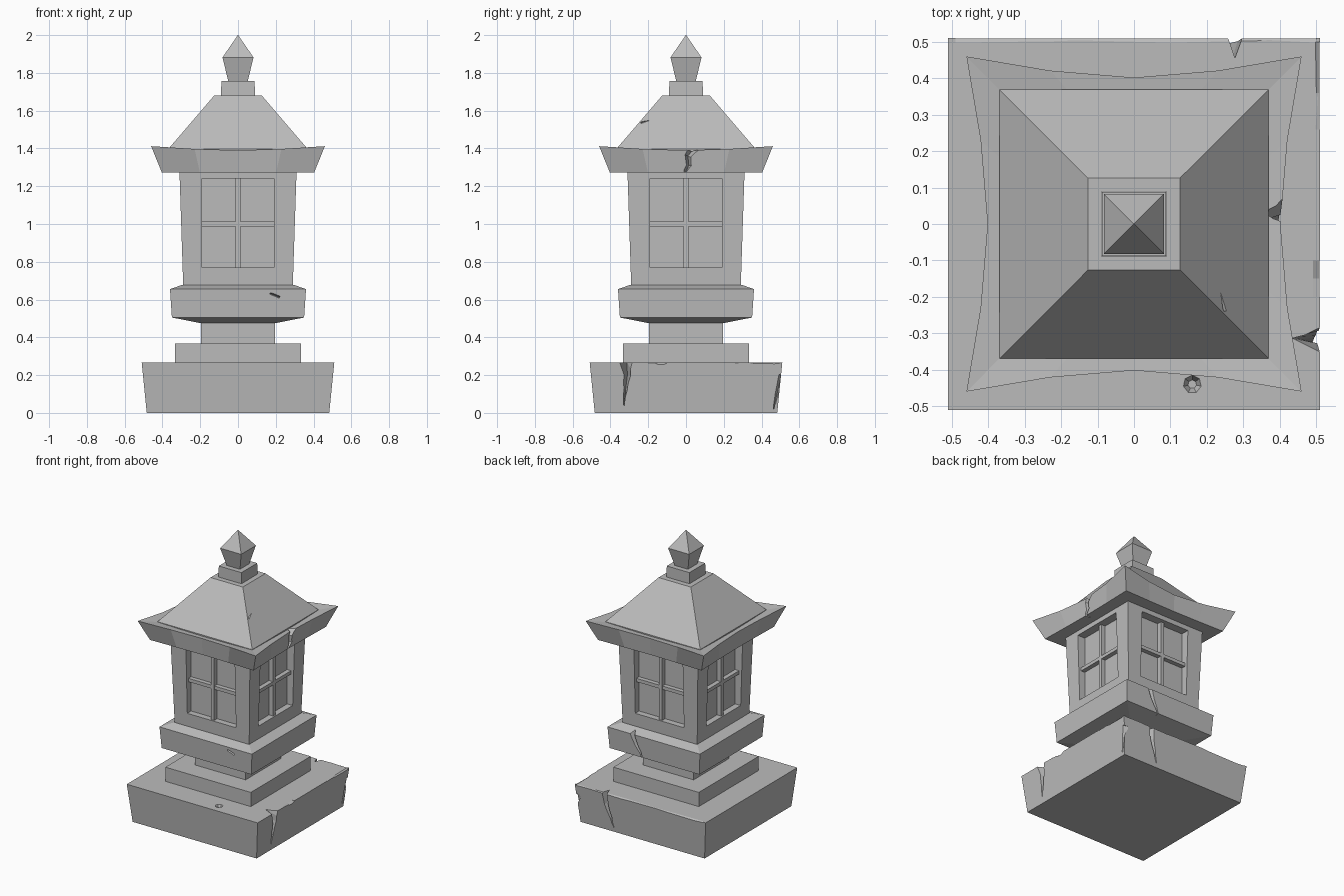
import bpy, bmesh, math
from mathutils import Vector, Matrix

cube = bpy.data.objects.get("Cube")
if cube:
    bpy.data.objects.remove(cube, do_unlink=True)

stone = bpy.data.materials.new("grey_stone")
stone.use_nodes = True
GREY = (0.5, 0.5, 0.5, 1)
stone.diffuse_color = GREY
stone.node_tree.nodes["Principled BSDF"].inputs["Base Color"].default_value = GREY


def make(name, bm):
    bmesh.ops.recalc_face_normals(bm, faces=bm.faces[:])
    mesh = bpy.data.meshes.new(name)
    bm.to_mesh(mesh)
    bm.free()
    mesh.materials.append(stone)
    obj = bpy.data.objects.new(name, mesh)
    bpy.context.collection.objects.link(obj)
    return obj


def loft(name, rings):
    """Join closed rings of points with faces and cap both ends."""
    bm = bmesh.new()
    loops = [[bm.verts.new(p) for p in ring] for ring in rings]
    n = len(loops[0])
    for a, b in zip(loops, loops[1:]):
        for i in range(n):
            j = (i + 1) % n
            bm.faces.new((a[i], a[j], b[j], b[i]))
    bm.faces.new(loops[0][::-1])
    bm.faces.new(loops[-1])
    return make(name, bm)


def square(half, z):
    return [(-half, -half, z), (half, -half, z), (half, half, z), (-half, half, z)]


def tier(name, *profile):
    return loft(name, [square(h, z) for h, z in profile])


def turn(side):
    # sides: 0 front, 1 left (+x), 2 back, 3 right (-x)
    return Matrix.Rotation(side * math.pi / 2, 4, 'Z')


def box(name, size, centre, side):
    bm = bmesh.new()
    bmesh.ops.create_cube(bm, size=1)
    bmesh.ops.transform(bm, verts=bm.verts[:], matrix=turn(side) @
                        Matrix.Translation(centre) @ Matrix.Diagonal((*size, 1)))
    return make(name, bm)


def cut(target, cutter):
    mod = target.modifiers.new("cut", 'BOOLEAN')
    mod.operation = 'DIFFERENCE'
    mod.solver = 'EXACT'
    mod.object = cutter
    bpy.context.view_layer.update()
    deps = bpy.context.evaluated_depsgraph_get()
    mesh = bpy.data.meshes.new_from_object(target.evaluated_get(deps))
    target.modifiers.clear()
    target.data = mesh
    bpy.data.objects.remove(cutter, do_unlink=True)


def crack(target, side, dist, depth, path):
    """Carve a V groove along (across, height, half width) points on one side."""
    rings = []
    for i, (u, z, w) in enumerate(path):
        a, b = path[max(i - 1, 0)], path[min(i + 1, len(path) - 1)]
        across = Vector((b[1] - a[1], a[0] - b[0])).normalized() * w * (1 + 0.04 / depth)
        pts = [(u - across.x, -dist - 0.04, z - across.y),
               (u + across.x, -dist - 0.04, z + across.y), (u, depth - dist, z)]
        rings.append([turn(side) @ Vector(p) for p in pts])
    cut(target, loft("crack_cutter", rings))


# Stacked pedestal
base = tier("base_slab", (0.483, 0), (0.51, 0.268))
tier("base_step", (0.333, 0.26), (0.333, 0.368))
tier("neck", (0.197, 0.36), (0.197, 0.49))
platform = tier("platform", (0.197, 0.475), (0.35, 0.505), (0.36, 0.655), (0.295, 0.678))

# Lamp house with recessed windows and crossed bars
house = tier("lamp_house", (0.29, 0.67), (0.31, 1.28))
for s in range(4):
    cut(house, box("window_cutter", (0.38, 0.2, 0.47), (0, -0.35, 1.005), s))
for s in range(4):
    box("window_post", (0.024, 0.035, 0.474), (0, -0.265, 1.005), s)
    box("window_rail", (0.384, 0.032, 0.024), (0, -0.265, 1.0), s)


# Eaves with sides that sweep up and out to the corners
def eave_ring(corner, middle, z_corner, z_middle):
    ring = []
    for s in range(4):
        for t in (-1, -0.5, 0, 0.5):
            k = abs(t) ** 1.6
            p = Vector((t * corner, -(middle + (corner - middle) * k),
                        z_middle + (z_corner - z_middle) * k))
            ring.append(turn(s) @ p)
    return ring


eaves = loft("eaves", [eave_ring(0.403, 0.395, 1.272, 1.272),
                       eave_ring(0.46, 0.402, 1.412, 1.39),
                       eave_ring(0.37, 0.37, 1.395, 1.388)])
roof = tier("roof", (0.369, 1.385), (0.369, 1.397), (0.126, 1.68))
tier("roof_cap", (0.09, 1.67), (0.088, 1.757))
tier("finial", (0.05, 1.75), (0.082, 1.882), (0.001, 2.0))

# Weathering: cracks in the slab, platform, eaves and roof
crack(base, 1, 0.505, 0.07, [(-0.315, 0.3, 0.035), (-0.31, 0.2, 0.018),
                             (-0.32, 0.12, 0.01), (-0.328, 0.04, 0.002)])
crack(base, 1, 0.5, 0.03, [(0.505, 0.2, 0.012), (0.47, 0.05, 0.008), (0.465, 0.02, 0.002)])
crack(base, 2, 0.505, 0.05, [(-0.28, 0.3, 0.018), (-0.27, 0.19, 0.016),
                             (-0.24, 0.1, 0.01), (-0.22, 0.03, 0.002)])
crack(platform, 2, 0.357, 0.04, [(-0.17, 0.67, 0.016), (-0.14, 0.59, 0.012),
                                 (-0.11, 0.54, 0.008), (-0.09, 0.5, 0.002)])
crack(platform, 0, 0.357, 0.015, [(0.17, 0.632, 0.004), (0.22, 0.612, 0.006)])
crack(eaves, 1, 0.395, 0.04, [(0.06, 1.42, 0.022), (0.01, 1.36, 0.014),
                              (0.015, 1.31, 0.012), (-0.01, 1.26, 0.004)])
crack(roof, 1, 0.25, 0.012, [(-0.24, 1.535, 0.003), (-0.17, 1.555, 0.01), (-0.1, 1.567, 0.003)])

# Worn upper edges of the slab
crack(base, 2, 0.51, 0.012, [(-0.5, 0.268, 0.006), (-0.35, 0.272, 0.009), (-0.1, 0.268, 0.005),
                             (0.2, 0.271, 0.009), (0.49, 0.268, 0.003)])
crack(base, 1, 0.51, 0.012, [(0.26, 0.268, 0.003), (0.36, 0.27, 0.009), (0.5, 0.268, 0.005)])
crack(base, 1, 0.51, 0.018, [(-0.2, 0.268, 0.003), (-0.15, 0.268, 0.012), (-0.1, 0.268, 0.003)])

# Small pit in the top of the slab
pit = bmesh.new()
bmesh.ops.create_cone(pit, cap_ends=True, segments=7, radius1=0.012, radius2=0.032, depth=0.04,
                      matrix=Matrix.Translation((0.16, -0.44, 0.262)))
cut(base, make("pit_cutter", pit))
